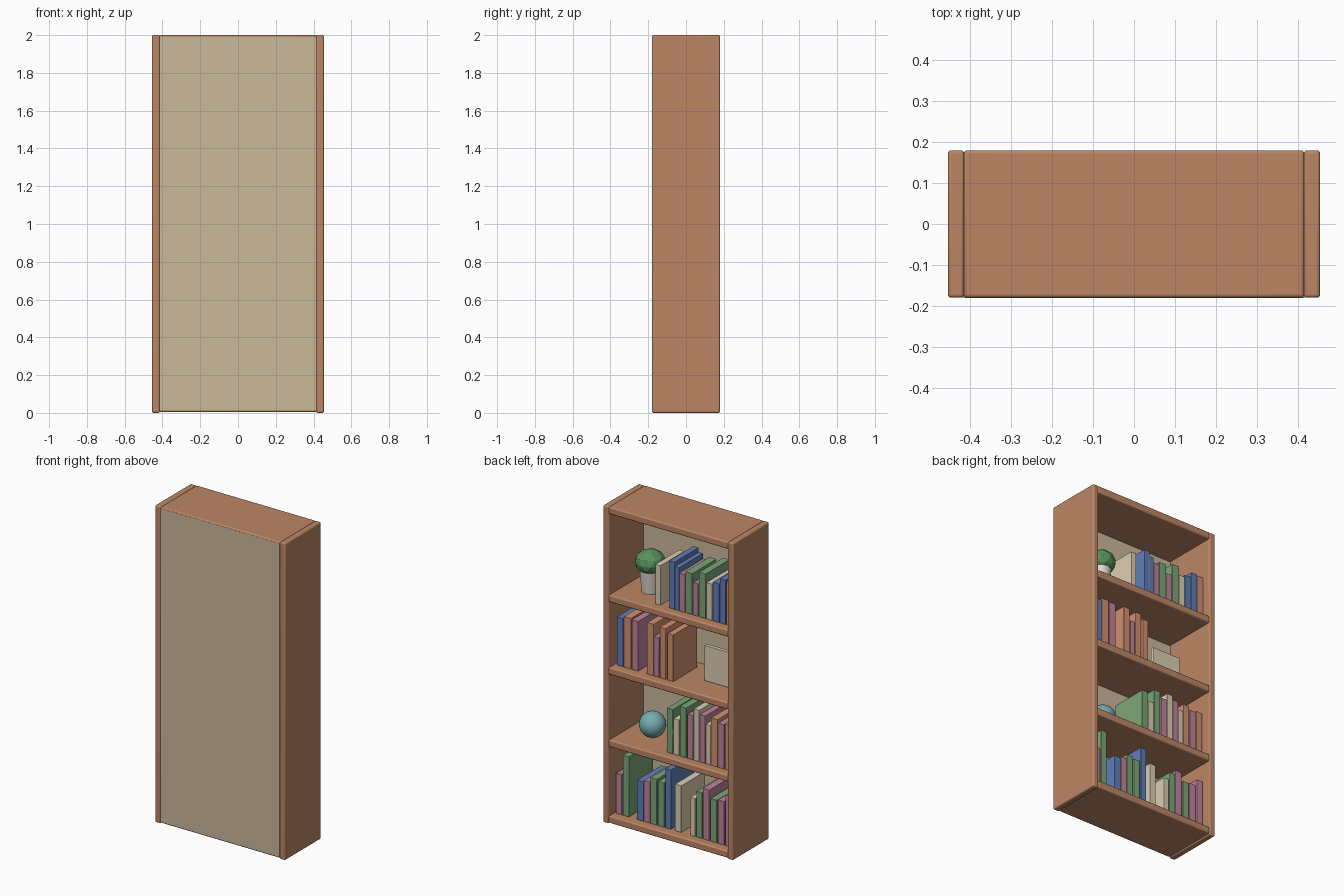
import bpy

if "Cube" in bpy.data.objects:
    bpy.data.objects.remove(bpy.data.objects["Cube"])

COLORS = {
    "wood": (0.50, 0.24, 0.13), "panel": (0.60, 0.49, 0.33), "cream": (0.72, 0.62, 0.45),
    "blue": (0.12, 0.21, 0.48), "pink": (0.52, 0.23, 0.33), "green": (0.20, 0.38, 0.19),
    "orange": (0.65, 0.28, 0.16), "leaf": (0.10, 0.28, 0.11), "teal": (0.18, 0.42, 0.42),
    "pot": (0.75, 0.70, 0.62),
}
MATS = {}
for key, rgb in COLORS.items():
    MATS[key] = bpy.data.materials.new(key)
    MATS[key].diffuse_color = (*rgb, 1)


def finish(name, mat):
    ob = bpy.context.object
    ob.name = name
    ob.data.materials.append(MATS[mat])
    return ob


def box(name, mat, x, y, z, bevel=0.0):
    """Box from (min, max) pairs, with optional rounded edges."""
    bpy.ops.mesh.primitive_cube_add(size=1, location=[(a + b) / 2 for a, b in (x, y, z)])
    ob = finish(name, mat)
    ob.scale = [b - a for a, b in (x, y, z)]
    bpy.ops.object.transform_apply(location=False, rotation=False, scale=True)
    if bevel:
        mod = ob.modifiers.new("bevel", "BEVEL")
        mod.width, mod.segments = bevel, 3
        bpy.ops.object.shade_smooth_by_angle()
    return ob


# Case: two sides, five boards, back panel
D = (-0.18, 0.18)
for name, s in (("left_side", -1), ("right_side", 1)):
    box(name, "wood", sorted((s * 0.415, s * 0.455)), D, (0, 2), 0.008)
TOPS = [0.05, 0.53, 0.987, 1.445, 2.0]
for name, top in zip(("bottom_board", "shelf_low", "shelf_mid", "shelf_high", "top_board"), TOPS):
    box(name, "wood", (-0.416, 0.416), D, (top - 0.045, top), 0.008)
box("back_panel", "panel", (-0.416, 0.416), (-0.1805, -0.168), (0.012, 1.99))

# Books per shelf: colour, +x edge, thickness, height
ROWS = [
    [("pink", .40, .04, .255), ("green", .352, .042, .38), ("blue", .253, .045, .25),
     ("pink", .205, .042, .26), ("green", .16, .045, .29), ("green", .107, .042, .28),
     ("blue", .056, .04, .375), ("cream", -.012, .044, .295), ("cream", -.118, .036, .24),
     ("green", -.16, .04, .29), ("pink", -.205, .046, .32), ("green", -.258, .046, .27),
     ("pink", -.31, .046, .275), ("pink", -.365, .042, .32)],
    [("green", .045, .042, .28), ("cream", 0, .04, .225), ("green", -.045, .046, .315),
     ("pink", -.098, .04, .28), ("cream", -.142, .04, .325), ("pink", -.185, .038, .3),
     ("cream", -.226, .034, .25), ("orange", -.263, .045, .3), ("pink", -.312, .042, .28),
     ("orange", -.36, .045, .29)],
    [("blue", .394, .045, .305), ("orange", .345, .05, .32), ("pink", .29, .045, .315),
     ("orange", .183, .045, .325), ("pink", .135, .035, .25), ("orange", .095, .042, .32),
     ("orange", .04, .04, .295)],
    [("cream", .126, .036, .25), ("blue", .028, .038, .3), ("blue", -.01, .03, .272),
     ("pink", -.042, .04, .24), ("green", -.083, .05, .26), ("pink", -.137, .038, .205),
     ("green", -.18, .046, .282), ("cream", -.23, .042, .23), ("blue", -.275, .046, .245),
     ("blue", -.325, .04, .28), ("orange", -.37, .04, .275)],
]
for r, (row, base) in enumerate(zip(ROWS, TOPS)):
    for i, (col, x, t, h) in enumerate(row):
        box(f"book_{r + 1}_{i + 1}", col, (x - t, x), (-0.113, 0.127), (base, base + h), 0.002)

# Picture frame on the middle shelf
box("picture_frame", "cream", (-0.335, -0.135), (-0.013, 0.012), (0.987, 1.21), 0.003)

# Ball on the low shelf
bpy.ops.mesh.primitive_uv_sphere_add(segments=32, ring_count=16, radius=0.078, location=(0.233, 0, 0.608))
finish("ball", "teal")
bpy.ops.object.shade_smooth()

# Potted plant on the high shelf
bpy.ops.mesh.primitive_cone_add(vertices=24, radius1=0.05, radius2=0.062, depth=0.14, location=(0.25, 0, 1.515))
finish("plant_pot", "pot")
bpy.ops.object.shade_smooth_by_angle()
bpy.ops.mesh.primitive_ico_sphere_add(subdivisions=2, radius=0.09, location=(0.25, 0, 1.632))
finish("plant_leaves", "leaf").scale.z = 0.82

for m in bpy.data.materials:
    if m.users and not m.is_grease_pencil:
        m.use_nodes = True
        m.node_tree.nodes["Principled BSDF"].inputs["Base Color"].default_value = m.diffuse_color
